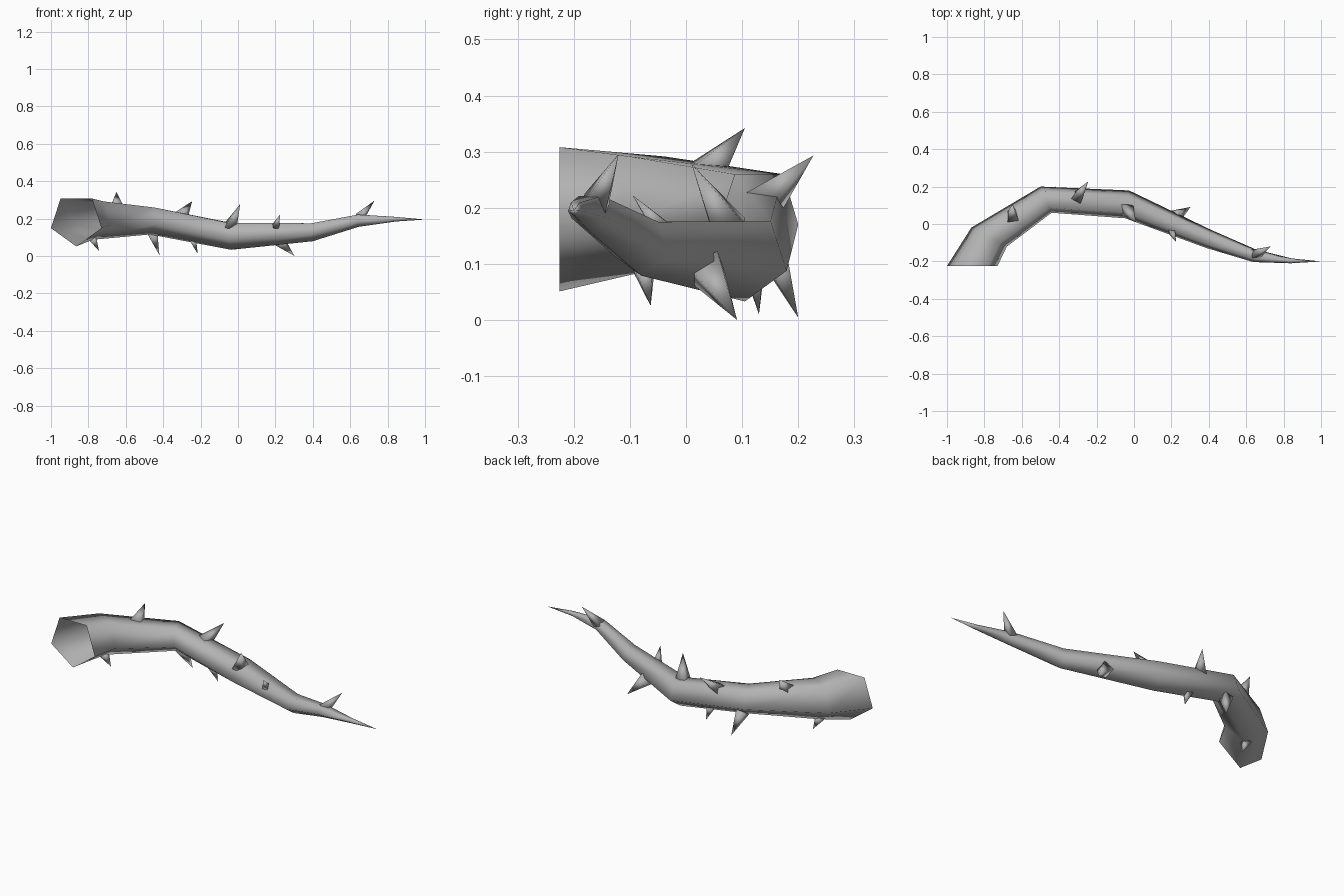
import bpy, bmesh, math
from mathutils import Vector

cube = bpy.data.objects.get("Cube")
if cube:
    bpy.data.objects.remove(cube, do_unlink=True)

grey = bpy.data.materials.new("plain grey")
grey.use_nodes = True
colour = (0.45, 0.45, 0.45, 1)
grey.diffuse_color = colour
grey.node_tree.nodes["Principled BSDF"].inputs["Base Color"].default_value = colour


def finish(bm, name):
    bmesh.ops.recalc_face_normals(bm, faces=bm.faces)
    for f in bm.faces:
        f.smooth = True
    mesh = bpy.data.meshes.new(name)
    bm.to_mesh(mesh)
    bm.free()
    mesh.materials.append(grey)
    ob = bpy.data.objects.new(name, mesh)
    bpy.context.collection.objects.link(ob)
    return ob


# Vine stem: tapering five-sided tube, open at the thick end
# Each ring: centre x, y, z, radius, heading of its side axis in degrees
rings = [
    (-0.865, -0.225, 0.193, 0.142, 0),
    (-0.775, -0.07, 0.20, 0.113, -28),
    (-0.47, 0.13, 0.195, 0.08, -67),
    (-0.037, 0.105, 0.112, 0.079, -98),
    (0.40, -0.08, 0.132, 0.053, -102),
    (0.645, -0.17, 0.192, 0.036, -102),
    (0.84, -0.197, 0.198, 0.014, -95),
]
bm = bmesh.new()
loops = []
for x, y, z, r, heading in rings:
    h = math.radians(heading)
    side = Vector((math.cos(h), math.sin(h), 0))
    loop = []
    for i in range(5):
        a = math.radians(72 * i - 90)
        p = Vector((x, y, z)) + side * r * math.cos(a)
        p.z += r * math.sin(a)
        loop.append(bm.verts.new(p))
    loops.append(loop)
for a, b in zip(loops, loops[1:]):
    for i in range(5):
        j = (i + 1) % 5
        bm.faces.new((a[i], a[j], b[j], b[i]))
tip = bm.verts.new((1, -0.2, 0.195))
for i in range(5):
    bm.faces.new((loops[-1][i], loops[-1][(i + 1) % 5], tip))
finish(bm, "vine_stem")


# Thorns: four-sided spikes rooted just under the skin of the stem
def thorn(name, root, point, radius):
    root, point = Vector(root), Vector(point)
    axis = (point - root).normalized()
    root = root - axis * 0.01
    u = axis.orthogonal().normalized()
    v = axis.cross(u)
    bm = bmesh.new()
    base = []
    for i in range(4):
        a = math.pi / 2 * i
        base.append(bm.verts.new(root + (u * math.cos(a) + v * math.sin(a)) * radius))
    top = bm.verts.new(point)
    bm.faces.new(base)
    for i in range(4):
        bm.faces.new((base[i], base[(i + 1) % 4], top))
    finish(bm, name)


thorns = {
    "upper_thorn_1": ((-0.65, 0.04, 0.265), (-0.65, 0.105, 0.342), 0.043),
    "upper_thorn_2": ((-0.30, 0.145, 0.215), (-0.245, 0.227, 0.293), 0.04),
    "upper_thorn_3": ((-0.035, 0.075, 0.165), (0.012, 0.01, 0.278), 0.045),
    "upper_thorn_4": ((0.205, -0.045, 0.165), (0.225, -0.095, 0.222), 0.024),
    "upper_thorn_5": ((0.655, -0.16, 0.21), (0.73, -0.12, 0.296), 0.033),
    "lower_thorn_1": ((-0.775, -0.075, 0.09), (-0.742, -0.063, 0.025), 0.028),
    "lower_thorn_2": ((-0.455, 0.155, 0.12), (-0.42, 0.2, 0.004), 0.037),
    "lower_thorn_3": ((-0.24, 0.122, 0.085), (-0.215, 0.13, 0.01), 0.026),
    "lower_thorn_4": ((0.22, 0.04, 0.085), (0.302, 0.091, 0.0), 0.042),
}
for name, (root, point, radius) in thorns.items():
    thorn(name, root, point, radius)
